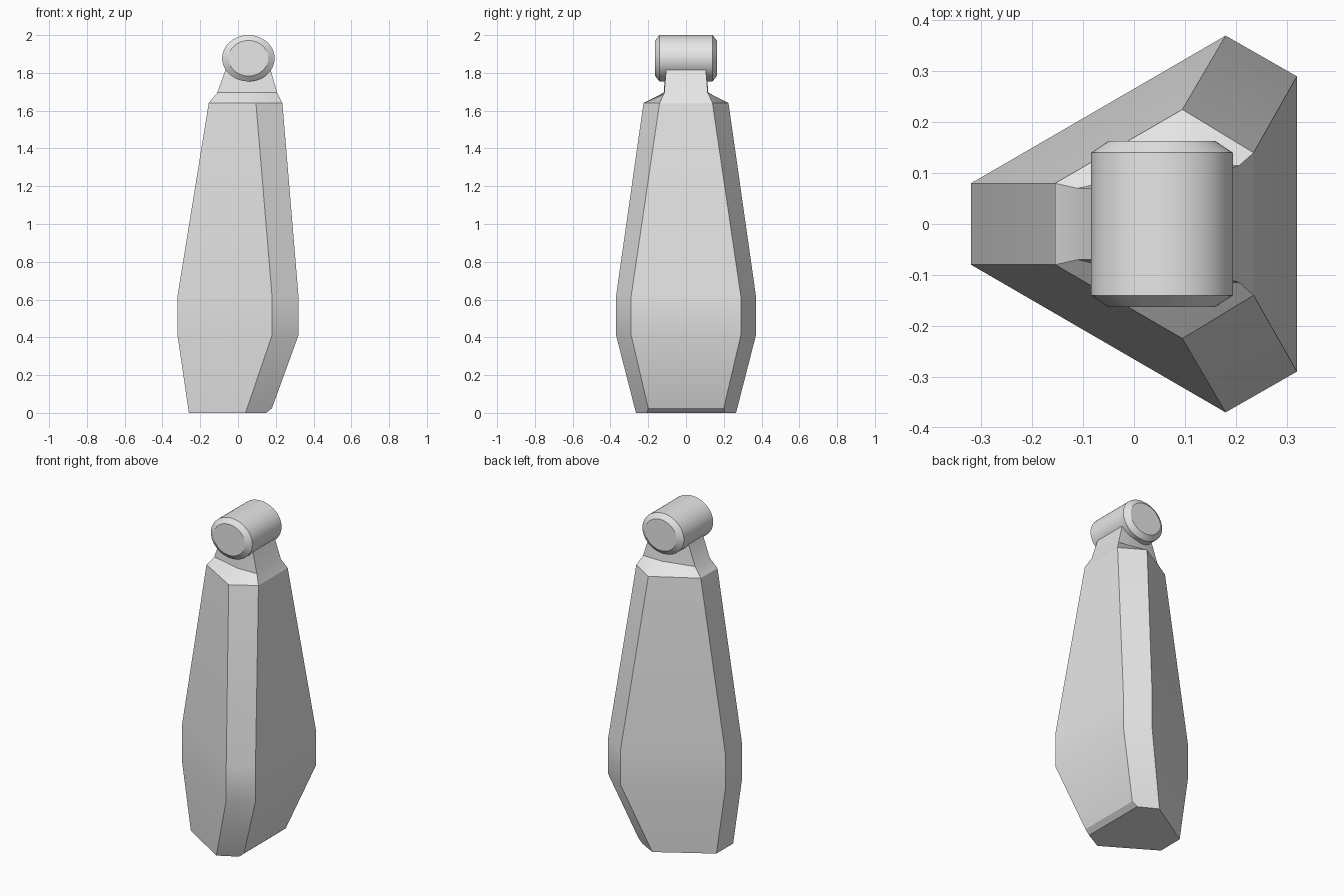
import bpy, bmesh, math

cube = bpy.data.objects.get("Cube")
if cube:
    bpy.data.objects.remove(cube, do_unlink=True)

grey = bpy.data.materials.new("plain_grey")
grey.use_nodes = True
colour = (0.8, 0.8, 0.8, 1)
grey.diffuse_color = colour
grey.node_tree.nodes["Principled BSDF"].inputs["Base Color"].default_value = colour


def loft(name, rings, smooth_angle):
    """Skin closed rings of points, cap both ends and shade by angle."""
    bm = bmesh.new()
    loops = [[bm.verts.new(p) for p in ring] for ring in rings]
    count = len(loops[0])
    for low, high in zip(loops, loops[1:]):
        for i in range(count):
            j = (i + 1) % count
            bm.faces.new((low[i], low[j], high[j], high[i]))
    bm.faces.new(loops[0])
    bm.faces.new(loops[-1])
    bmesh.ops.remove_doubles(bm, verts=bm.verts[:], dist=0.0005)
    bmesh.ops.recalc_face_normals(bm, faces=bm.faces[:])
    mesh = bpy.data.meshes.new(name)
    bm.to_mesh(mesh)
    bm.free()
    mesh.materials.append(grey)
    obj = bpy.data.objects.new(name, mesh)
    bpy.context.collection.objects.link(obj)
    bpy.ops.object.select_all(action='DESELECT')
    obj.select_set(True)
    bpy.context.view_layer.objects.active = obj
    bpy.ops.object.shade_smooth_by_angle(angle=math.radians(smooth_angle))
    return obj


def mirrored(half):
    """Complete a half section across the y = 0 plane."""
    return half + [(x, -y, z) for x, y, z in reversed(half)]


def section(z, tip, middle, broad):
    return mirrored([(*p, z) for p in (tip, middle, broad)])


# Tapered body with a blunt triangular section and chamfered foot
toe, flank = (-0.26, 0.08, 0), (0.04, 0.265, 0)
body_rings = [
    mirrored([toe, flank, (0.15, 0.205, 0)]),
    mirrored([toe, flank, (0.18, 0.20, 0.025)]),
    section(0.41, (-0.32, 0.08), (0.18, 0.37), (0.32, 0.29)),
    section(0.62, (-0.32, 0.08), (0.18, 0.37), (0.32, 0.29)),
    section(1.64, (-0.155, 0.08), (0.095, 0.225), (0.235, 0.14)),
]
loft("body", body_rings, 30)

# Shoulder and neck
neck_rings = [
    body_rings[-1],
    section(1.695, (-0.11, 0.07), (0.08, 0.118), (0.207, 0.115)),
    section(1.82, (-0.065, 0.07), (0.07, 0.108), (0.172, 0.105)),
    section(1.88, (-0.045, 0.07), (0.06, 0.105), (0.15, 0.102)),
]
loft("neck", neck_rings, 30)


# Horizontal barrel with bevelled ends
def oval(y, rx, rz, sides=48):
    return [(0.055 + rx * math.cos(2 * math.pi * i / sides), y,
             1.8775 + rz * math.sin(2 * math.pi * i / sides)) for i in range(sides)]


barrel_rings = [oval(-0.163, 0.105, 0.094), oval(-0.14, 0.139, 0.1225),
                oval(0.14, 0.139, 0.1225), oval(0.163, 0.105, 0.094)]
loft("top_barrel", barrel_rings, 30)
